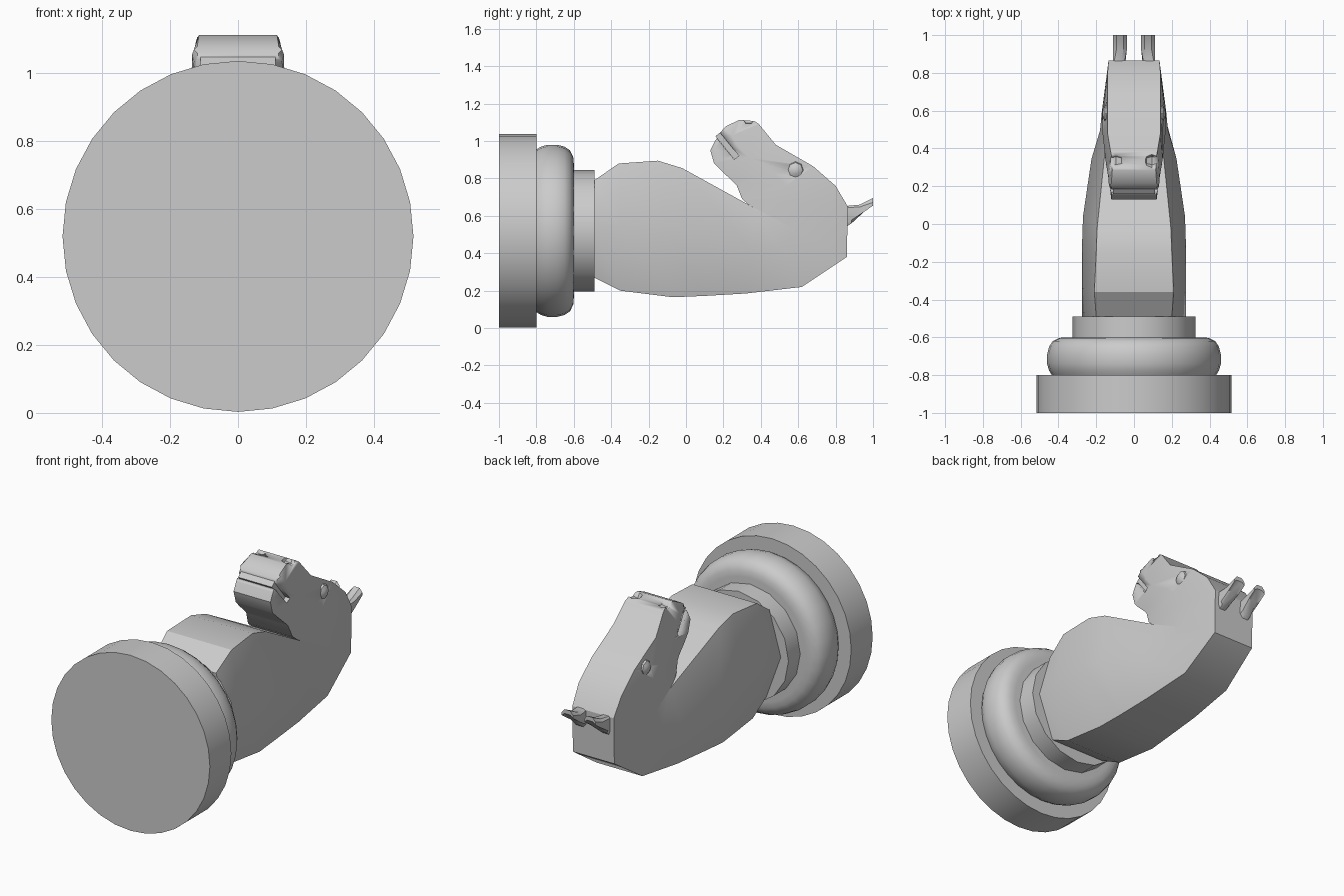
import bpy, bmesh, math
from mathutils import Vector, Matrix

if "Cube" in bpy.data.objects:
    bpy.data.objects.remove(bpy.data.objects["Cube"])

CZ = 0.52  # height of the turned axis


def finish(name, bm, angle=30):
    bmesh.ops.remove_doubles(bm, verts=bm.verts, dist=0.0005)
    bmesh.ops.recalc_face_normals(bm, faces=bm.faces)
    me = bpy.data.meshes.new(name)
    bm.to_mesh(me)
    bm.free()
    ob = bpy.data.objects.new(name, me)
    bpy.context.collection.objects.link(ob)
    bpy.ops.object.select_all(action='DESELECT')
    bpy.context.view_layer.objects.active = ob
    ob.select_set(True)
    bpy.ops.object.shade_smooth_by_angle(angle=math.radians(angle))
    return ob


def loft(bm, rings):
    rows = [[bm.verts.new(p) for p in r] for r in rings]
    n = len(rows[0])
    for a, b in zip(rows, rows[1:]):
        for i in range(n):
            j = (i + 1) % n
            bm.faces.new((a[i], a[j], b[j], b[i]))
    bm.faces.new(rows[0])
    bm.faces.new(rows[-1])


def turned(name, profile, sides):
    bm = bmesh.new()
    ang = [2 * math.pi * i / sides for i in range(sides)]
    loft(bm, [[(r * math.sin(a), y, CZ + r * math.cos(a)) for a in ang] for y, r in profile])
    return finish(name, bm, 35)


def slab(name, center, size, tilt=0.0):
    bm = bmesh.new()
    m = Matrix.Translation(center) @ Matrix.Rotation(tilt, 4, 'X') @ Matrix.Diagonal((*size, 1))
    bmesh.ops.create_cube(bm, size=1, matrix=m)
    return finish(name, bm)


def ball(name, center, scale, u=8, v=6):
    bm = bmesh.new()
    m = Matrix.Translation(center) @ Matrix.Diagonal((*scale, 1)) @ Matrix.Rotation(math.pi / 2, 4, 'Y')
    bmesh.ops.create_uvsphere(bm, u_segments=u, v_segments=v, radius=1, matrix=m)
    return finish(name, bm)


def cut(target, cutter):
    cutter.hide_render = True
    cutter.hide_viewport = True
    mod = target.modifiers.new("cut", 'BOOLEAN')
    mod.operation = 'DIFFERENCE'
    mod.object = cutter


# Turned foot: disc, rounded ring, collar
turned("base_disc", [(-1, 0.517), (-0.8, 0.517)], 32)
turned("base_ring", [(-0.8, 0.435), (-0.775, 0.45), (-0.74, 0.46), (-0.69, 0.46), (-0.65, 0.45),
                     (-0.62, 0.43), (-0.603, 0.395), (-0.6, 0.36)], 32)
turned("collar", [(-0.61, 0.325), (-0.49, 0.325)], 16)

# Neck and head: stations of (chest/jaw y,z), (nape/brow y,z), half widths at chest, middle, nape
stations = [
    (-0.49, 0.79, -0.49, 0.27, 0.20, 0.275, 0.18),
    (-0.36, 0.88, -0.35, 0.20, 0.21, 0.275, 0.19),
    (-0.15, 0.895, -0.07, 0.165, 0.20, 0.275, 0.19),
    (-0.02, 0.855, 0.10, 0.172, 0.195, 0.27, 0.18),
    (0.37, 0.64, 0.32, 0.185, 0.155, 0.225, 0.17),
    (0.37, 0.64, 0.62, 0.22, 0.155, 0.18, 0.15),
    (0.335, 0.66, 0.86, 0.38, 0.15, 0.17, 0.135),
    (0.30, 0.69, 0.865, 0.65, 0.145, 0.17, 0.135),
    (0.27, 0.765, 0.80, 0.76, 0.135, 0.17, 0.14),
    (0.25, 0.785, 0.68, 0.865, 0.13, 0.165, 0.14),
    (0.19, 0.84, 0.48, 0.98, 0.125, 0.15, 0.14),
    (0.15, 0.88, 0.39, 1.09, 0.12, 0.14, 0.125),
    (0.13, 0.95, 0.365, 1.107, 0.12, 0.135, 0.12),
    (0.155, 1.0, 0.285, 1.113, 0.12, 0.135, 0.115),
    (0.195, 1.06, 0.215, 1.08, 0.12, 0.13, 0.12),
]
bm = bmesh.new()
rings = []
for ya, za, yb, zb, wa, wm, wb in stations:
    ym, zm = (ya + yb) / 2, (za + zb) / 2
    rings.append([(-wa, ya, za), (wa, ya, za), (wm, ym, zm), (wb, yb, zb), (-wb, yb, zb), (-wm, ym, zm)])
loft(bm, rings)
body = finish("horse_neck_and_head", bm)

# Mouth slot with a recessed tooth row
tilt = math.atan2(0.90 - 1.035, 0.28 - 0.17)
mouth = Vector((0, 0.21, 0.985))
cut(body, slab("mouth_cutter", mouth, (0.5, 0.19, 0.032), tilt))
slab("teeth", mouth + Vector((0, 0.012, -0.01)), (0.22, 0.16, 0.036), tilt)

# Mirrored nostrils, eyes and ears
ear_outline = [(0.84, 0.65), (0.875, 0.655), (0.93, 0.66), (1.0, 0.695),
               (1.0, 0.67), (0.95, 0.62), (0.885, 0.56), (0.84, 0.53)]
for side, s in (("right", 1), ("left", -1)):
    cut(body, ball(side + "_nostril_cutter", (s * 0.095, 0.335, 1.12), (0.04, 0.042, 0.04), 6, 4))
    cut(body, ball(side + "_eye_cutter", (s * 0.19, 0.585, 0.845), (0.05, 0.058, 0.058)))
    ball(side + "_eye", (s * 0.14, 0.585, 0.845), (0.028, 0.046, 0.046))
    bm = bmesh.new()
    loft(bm, [[(s * (x + 0.01 * (y < 0.9 and x < 0.1)), y, z * k + 0.62 * (1 - k)) for y, z in ear_outline]
              for x, k in ((0.037, 0.7), (0.055, 1.0), (0.092, 1.0), (0.11, 0.7))])
    finish(side + "_ear", bm)
